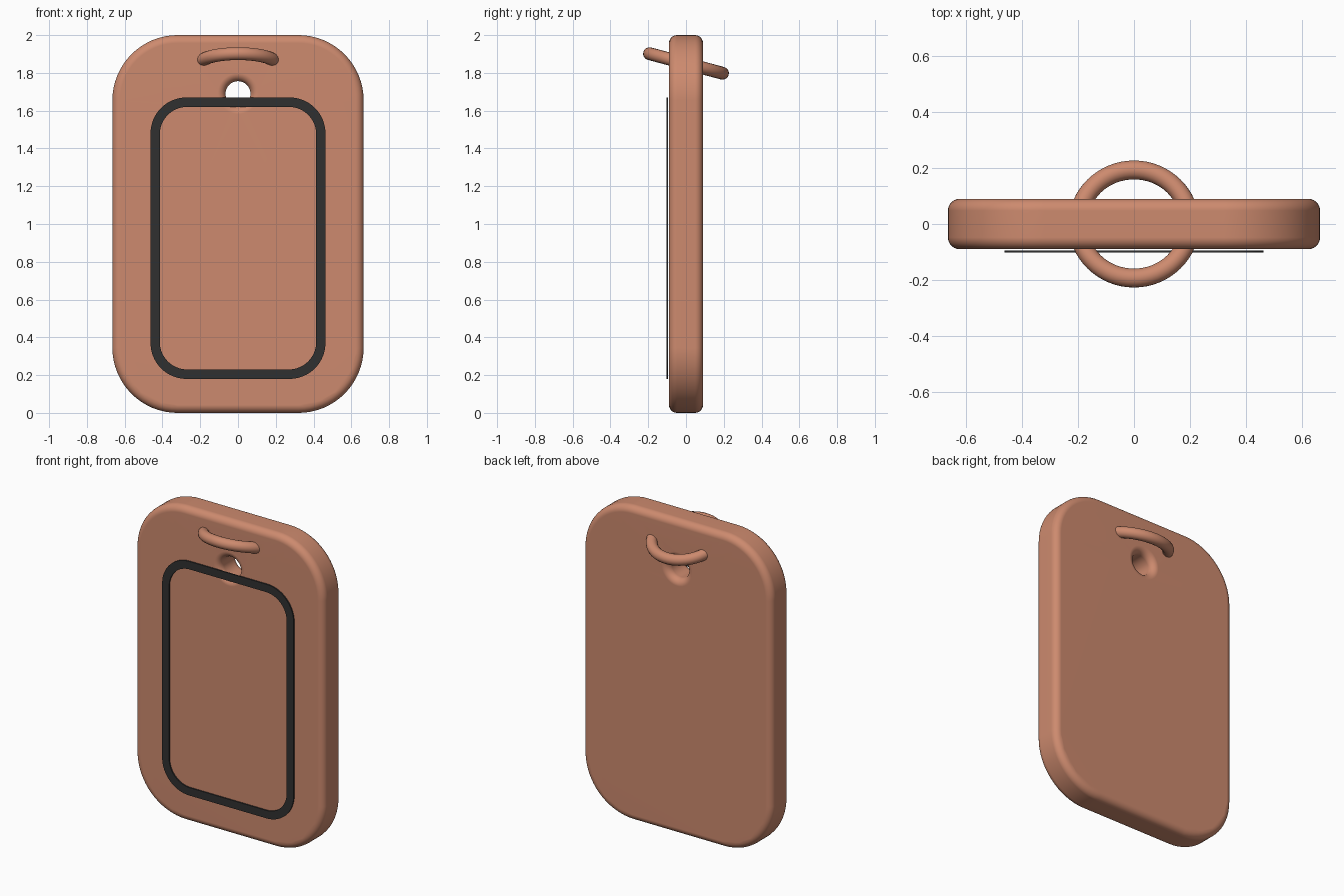
import bpy, bmesh
from math import sin, cos, pi, radians

cube = bpy.data.objects.get("Cube")
if cube:
    bpy.data.objects.remove(cube, do_unlink=True)


def material(name, color, rough):
    m = bpy.data.materials.new(name)
    m.use_nodes = True
    m.diffuse_color = color
    bsdf = m.node_tree.nodes["Principled BSDF"]
    bsdf.inputs["Base Color"].default_value = color
    bsdf.inputs["Roughness"].default_value = rough
    return m


terracotta = material("terracotta", (0.61, 0.255, 0.157, 1), 0.6)
charcoal = material("charcoal", (0.03, 0.03, 0.03, 1), 0.6)


def rounded_rect(half_w, half_h, r, zc, y, steps=16):
    """Upright rounded rectangle outline at depth y."""
    pts = []
    for q, (sx, sz) in enumerate([(1, 1), (-1, 1), (-1, -1), (1, -1)]):
        for i in range(steps + 1):
            a = (q + i / steps) * pi / 2
            pts.append((sx * (half_w - r) + r * cos(a), y,
                        zc + sz * (half_h - r) + r * sin(a)))
    return pts


def circle(r, zc, y, steps=48):
    return [(r * cos(2 * pi * i / steps), y, zc + r * sin(2 * pi * i / steps))
            for i in range(steps)]


def loft(bm, outlines, closed=False):
    """Skin a series of outlines; returns their vertex rings."""
    rings = [[bm.verts.new(p) for p in o] for o in outlines]
    pairs = list(zip(rings, rings[1:]))
    if closed:
        pairs.append((rings[-1], rings[0]))
    for a, b in pairs:
        for i in range(len(a)):
            j = (i + 1) % len(a)
            bm.faces.new((a[i], a[j], b[j], b[i]))
    return rings


def ring_edges(bm, ring):
    return [bm.edges.get((ring[i - 1], ring[i])) for i in range(len(ring))]


def finish(bm, name, mat):
    bmesh.ops.recalc_face_normals(bm, faces=bm.faces)
    me = bpy.data.meshes.new(name)
    bm.to_mesh(me)
    bm.free()
    ob = bpy.data.objects.new(name, me)
    bpy.context.collection.objects.link(ob)
    me.materials.append(mat)
    smooth(ob)
    return ob


def smooth(ob):
    bpy.ops.object.select_all(action='DESELECT')
    ob.select_set(True)
    bpy.context.view_layer.objects.active = ob
    bpy.ops.object.shade_smooth_by_angle(angle=radians(35))


# Tag body: rounded slab with a hole, both with softly rolled rims
HALF_D, BEVEL, STEPS = 0.09, 0.042, 6
rim = []
for side in (-1, 1):
    for i in range(STEPS + 1):
        t = i / STEPS if side > 0 else 1 - i / STEPS
        a = t * pi / 2
        rim.append((BEVEL * (1 - cos(a)), side * (HALF_D - BEVEL + BEVEL * sin(a))))

bm = bmesh.new()
wall = loft(bm, [rounded_rect(0.665 - d, 1 - d, 0.345 - d, 1, y) for d, y in rim])
hole = loft(bm, [circle(0.066 + d, 1.69, y) for d, y in rim])
for k, facing in ((0, -1), (-1, 1)):
    bmesh.ops.triangle_fill(bm, use_beauty=True, normal=(0, facing, 0),
                            edges=ring_edges(bm, wall[k]) + ring_edges(bm, hole[k]))
body = finish(bm, "tag_body", terracotta)
weighted = body.modifiers.new("flat_face_normals", 'WEIGHTED_NORMAL')
weighted.keep_sharp = True

# Dark frame standing just off the front face
outer, inner = (0.463, 0.745, 0.19), (0.414, 0.695, 0.145)
bm = bmesh.new()
loft(bm, [rounded_rect(*size, 0.925, y) for size, y in
          ((outer, -0.102), (outer, -0.094), (inner, -0.094), (inner, -0.102))],
     closed=True)
finish(bm, "front_frame", charcoal)

# Hanging ring, tilted down towards the back
bpy.ops.mesh.primitive_torus_add(major_radius=0.2, minor_radius=0.034,
                                 major_segments=64, minor_segments=16,
                                 location=(0, 0, 1.85),
                                 rotation=(radians(-15), 0, 0))
loop = bpy.context.object
loop.name = "hanging_ring"
loop.data.materials.append(terracotta)
smooth(loop)
